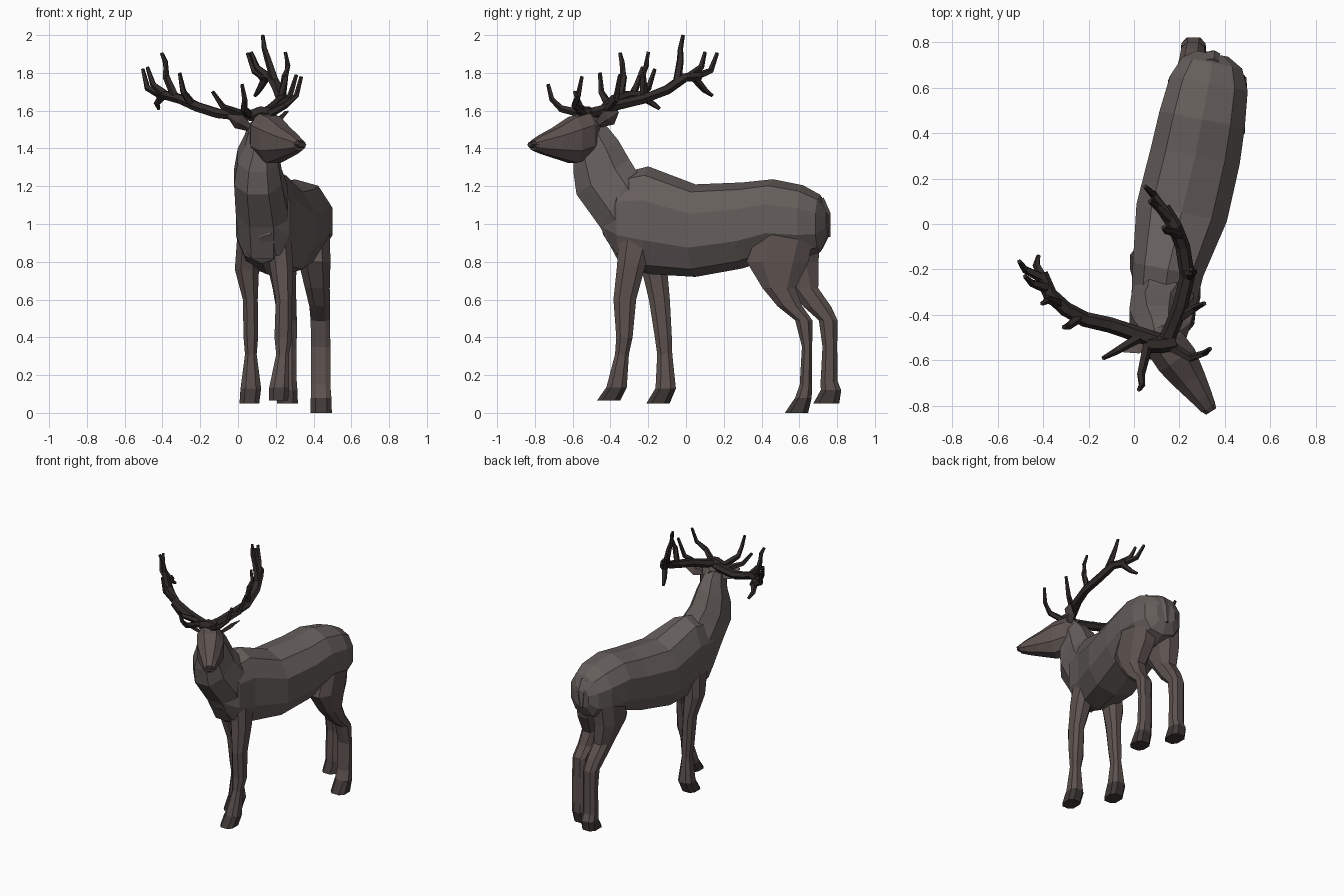
import bpy, bmesh, math
from mathutils import Vector as V


def material(name, rgb):
    m = bpy.data.materials.new(name)
    m.diffuse_color = (*rgb, 1)
    return m


HIDE = material("hide", (.13, .112, .105))
LEG = material("leg_hide", (.11, .085, .078))
HORN = material("antler", (.03, .024, .022))
HOOF = material("hoof", (.05, .04, .037))


def loft(name, rings, n, mat, power=1.0, start=0.0):
    """Skin rings of (centre, half axis u, half axis v); power < 1 squares them off."""
    bm = bmesh.new()
    loops = []
    for c, u, v in rings:
        loop = []
        for i in range(n):
            a = 2 * math.pi * (i + start) / n
            ca, sa = math.cos(a), math.sin(a)
            ca = math.copysign(abs(ca) ** power, ca)
            sa = math.copysign(abs(sa) ** power, sa)
            loop.append(bm.verts.new(V(c) + V(u) * ca + V(v) * sa))
        loops.append(loop)
    for a, b in zip(loops, loops[1:]):
        for i in range(n):
            j = (i + 1) % n
            bm.faces.new((a[i], a[j], b[j], b[i]))
    bm.faces.new(loops[0])
    bm.faces.new(loops[-1])
    bmesh.ops.recalc_face_normals(bm, faces=bm.faces)
    me = bpy.data.meshes.new(name)
    bm.to_mesh(me)
    bm.free()
    me.materials.append(mat)
    ob = bpy.data.objects.new(name, me)
    bpy.context.collection.objects.link(ob)
    return ob


def tube(name, pts, r0, r1, n=5, flat=1.0):
    """Tapered limb through points."""
    pts = [V(p) for p in pts]
    rings = []
    for i, p in enumerate(pts):
        t = pts[min(i + 1, len(pts) - 1)] - pts[max(i - 1, 0)]
        q = t.to_track_quat('Z', 'Y')
        r = r0 + (r1 - r0) * i / (len(pts) - 1)
        rings.append((p, q @ V((r * flat, 0, 0)), q @ V((0, r, 0))))
    loft(name, rings, n, HORN)


# Torso: y, centre x, half width, top z, bottom z
torso = [(-.43, .12, .08, 1.1, .93), (-.34, .13, .15, 1.27, .79), (-.2, .15, .165, 1.305, .735),
         (.05, .21, .212, 1.21, .72), (.3, .27, .208, 1.22, .765), (.46, .3, .2, 1.237, .82),
         (.62, .33, .182, 1.205, .82), (.71, .345, .14, 1.155, .85), (.75, .345, .075, 1.08, .93)]
loft("torso", [((x, y, (t + b) / 2), (w * .98, -w * .19, 0), (0, 0, (t - b) / 2))
               for y, x, w, t, b in torso], 10, HIDE, .85, .5)

# Neck: front y z, back y z, centre x, half width
neck = [(-.37, .8, -.2, 1.22, .13, .14), (-.46, .97, -.26, 1.3, .125, .148),
        (-.59, 1.15, -.29, 1.35, .105, .135), (-.605, 1.27, -.35, 1.45, .105, .115),
        (-.6, 1.36, -.41, 1.52, .115, .085), (-.59, 1.45, -.46, 1.56, .12, .07)]
loft("neck", [((x, (fy + by) / 2, (fz + bz) / 2), (w, 0, 0), (0, (by - fy) / 2, (bz - fz) / 2))
              for fy, fz, by, bz, x, w in neck], 8, HIDE, .9, .5)

# Head, turned to one side: x, y, half width, top z, bottom z
head = [(.1, -.46, .05, 1.56, 1.42), (.14, -.53, .095, 1.595, 1.34), (.19, -.6, .098, 1.575, 1.315),
        (.25, -.69, .075, 1.515, 1.345), (.3, -.765, .052, 1.475, 1.37), (.328, -.81, .038, 1.445, 1.39)]
loft("head", [((x, y, (t + b) / 2), (w * .84, w * .55, 0), (0, 0, (t - b) / 2))
              for x, y, w, t, b in head], 8, LEG, .85, .5)
loft("nose", [((.322, -.8, 1.42), (.033, .021, 0), (0, 0, .024)),
              ((.34, -.826, 1.42), (.022, .014, 0), (0, 0, .015))], 6, HOOF)


# Ears
def ear(name, base, tip):
    b, t = V(base), V(tip)
    up = V((.02, -.03, .035))
    side = (t - b).cross(up).normalized() * .012
    loft(name, [(b, up * .5, side), (b.lerp(t, .5), up, side), (t, up * .15, side * .3)], 4, LEG)


ear("left_ear", (.06, -.52, 1.51), (-.055, -.56, 1.575))
ear("right_ear", (.19, -.46, 1.53), (.265, -.36, 1.595))

# Tail
loft("tail", [((.345, .715, 1.13), (.03, 0, 0), (0, .015, .01)),
              ((.345, .75, 1.05), (.035, 0, 0), (0, .015, .01)),
              ((.34, .755, .93), (.012, 0, 0), (0, .01, 0))], 5, HIDE)


# Legs: z, centre x, front y, back y, half width; the last two rows are the hoof
def leg(name, rows):
    rings = [((x, (a + b) / 2, z), (w, 0, 0), (0, (b - a) / 2, 0)) for z, x, a, b, w in rows]
    loft(name, rings[:-1], 8, LEG, .8, .5)
    loft(name + "_hoof", rings[-2:], 8, HOOF, .7, .5)


leg("front_right_leg", [(.98, .21, -.36, -.14, .07), (.78, .23, -.37, -.21, .066), (.6, .243, -.388, -.26, .046),
                        (.4, .24, -.372, -.28, .05), (.31, .236, -.378, -.3, .036),
                        (.135, .218, -.425, -.31, .056), (.065, .214, -.475, -.345, .054)])
leg("front_left_leg", [(.98, .06, -.32, -.1, .065), (.76, .047, -.24, -.095, .068), (.6, .065, -.2, -.082, .042),
                       (.4, .068, -.168, -.072, .041), (.31, .068, -.155, -.07, .033),
                       (.13, .068, -.165, -.05, .058), (.05, .06, -.213, -.083, .055)])
leg("rear_right_leg", [(1.03, .39, .4, .7, .1), (.8, .405, .31, .66, .09), (.66, .42, .4, .585, .07),
                       (.565, .432, .48, .62, .058), (.49, .436, .575, .672, .055), (.35, .438, .612, .67, .054),
                       (.15, .438, .6, .67, .054), (.08, .44, .575, .668, .058), (0, .44, .52, .65, .06)])
leg("rear_left_leg", [(1.03, .25, .42, .73, .1), (.8, .23, .42, .71, .085), (.66, .245, .545, .705, .066),
                      (.56, .255, .62, .775, .058), (.49, .26, .7, .805, .055), (.35, .261, .72, .803, .053),
                      (.17, .261, .71, .805, .053), (.12, .262, .71, .825, .056), (.05, .262, .67, .815, .058)])


# Antlers: a main beam plus curved tines (base, middle, tip)
def antler(side, beam, tines):
    tube(side + "_antler_beam", beam, .03, .026, 6, 1.2)
    for i, t in enumerate(tines):
        tube(f"{side}_antler_tine_{i + 1}", t, .024, .01)


antler("left",
       [(.12, -.52, 1.57), (0, -.48, 1.575), (-.105, -.445, 1.585), (-.215, -.42, 1.62),
        (-.3, -.375, 1.66), (-.37, -.31, 1.68), (-.41, -.22, 1.68)],
       [[(.06, -.53, 1.58), (.03, -.66, 1.61), (.035, -.71, 1.66), (.022, -.73, 1.74)],
        [(.02, -.5, 1.58), (-.08, -.56, 1.62), (-.135, -.59, 1.7)],
        [(-.24, -.41, 1.63), (-.29, -.45, 1.7), (-.31, -.455, 1.8)],
        [(-.33, -.35, 1.67), (-.38, -.33, 1.78), (-.385, -.34, 1.86), (-.405, -.35, 1.905)],
        [(-.4, -.24, 1.68), (-.48, -.2, 1.72), (-.505, -.165, 1.82)],
        [(-.39, -.28, 1.69), (-.45, -.26, 1.74), (-.48, -.23, 1.83)],
        [(-.4, -.24, 1.68), (-.43, -.18, 1.64), (-.42, -.14, 1.61)]])
antler("right",
       [(.13, -.54, 1.58), (.17, -.45, 1.6), (.205, -.36, 1.63), (.235, -.23, 1.66),
        (.215, -.1, 1.71), (.18, -.01, 1.775), (.13, .07, 1.78)],
       [[(.16, -.54, 1.58), (.25, -.59, 1.63), (.31, -.57, 1.68), (.335, -.55, 1.78)],
        [(.19, -.42, 1.6), (.27, -.37, 1.66), (.31, -.35, 1.79)],
        [(.23, -.22, 1.67), (.25, -.23, 1.78), (.265, -.21, 1.84), (.25, -.2, 1.91)],
        [(.2, -.05, 1.74), (.16, -.03, 1.87), (.14, -.03, 1.93), (.13, -.015, 2.0)],
        [(.14, .05, 1.78), (.085, .13, 1.81), (.05, .165, 1.905)],
        [(.16, .02, 1.78), (.1, .08, 1.83), (.07, .1, 1.91)],
        [(.15, .04, 1.78), (.11, .1, 1.71), (.09, .14, 1.68)]])

# Antler burr on top of the skull
tube("antler_burr", [(.07, -.53, 1.57), (.12, -.53, 1.59), (.18, -.52, 1.58)], .038, .038, 6)
